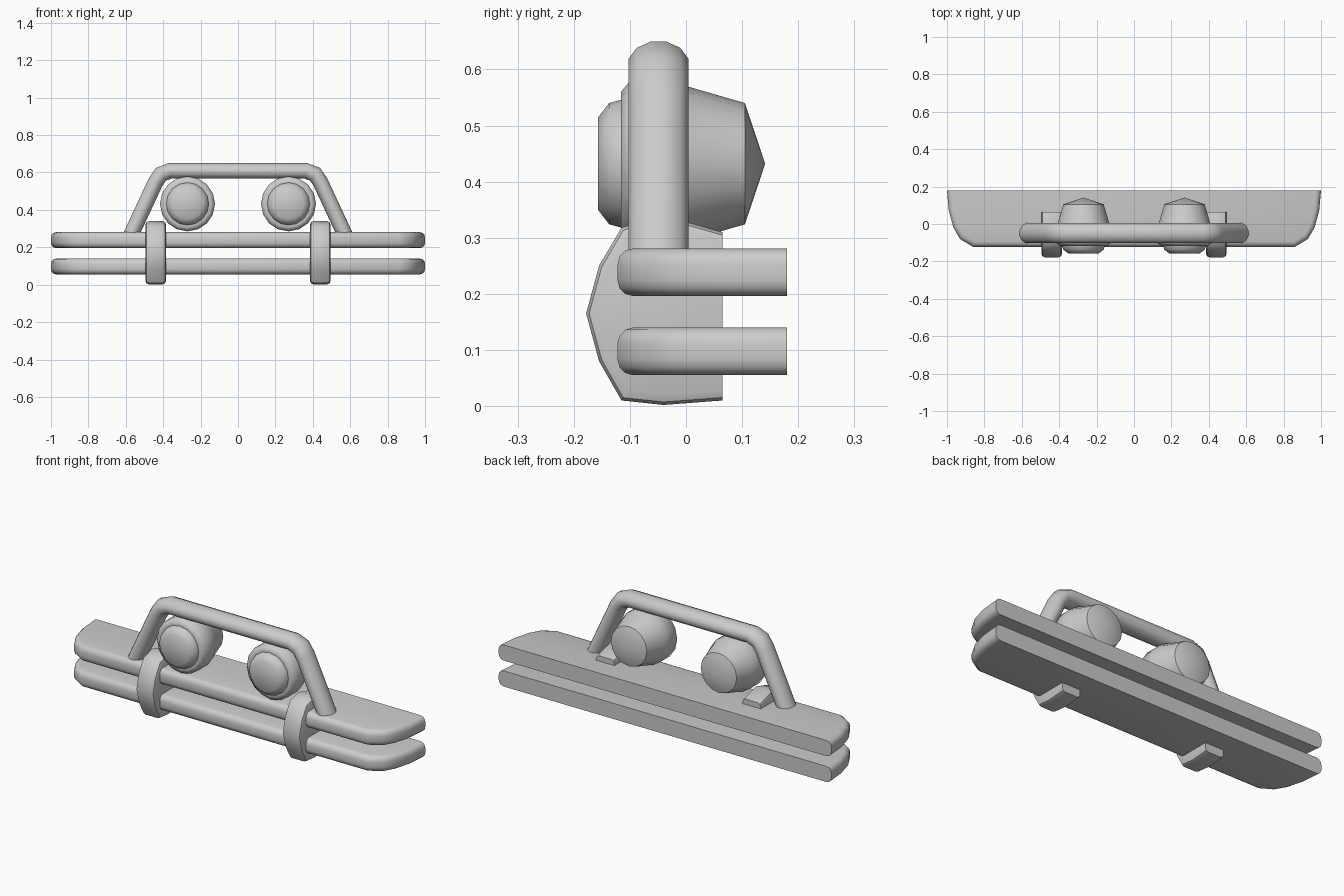
import bpy, bmesh, math
from mathutils import Vector

cube = bpy.data.objects.get("Cube")
if cube:
    bpy.data.objects.remove(cube, do_unlink=True)

grey = bpy.data.materials.new("plain grey")
grey.use_nodes = True
grey.diffuse_color = (0.6, 0.6, 0.6, 1)
grey.node_tree.nodes["Principled BSDF"].inputs["Base Color"].default_value = (0.6, 0.6, 0.6, 1)


def finish(bm, name, angle=40):
    bmesh.ops.recalc_face_normals(bm, faces=bm.faces)
    mesh = bpy.data.meshes.new(name)
    bm.to_mesh(mesh)
    bm.free()
    mesh.materials.append(grey)
    obj = bpy.data.objects.new(name, mesh)
    bpy.context.collection.objects.link(obj)
    bpy.ops.object.select_all(action='DESELECT')
    obj.select_set(True)
    bpy.context.view_layer.objects.active = obj
    bpy.ops.object.shade_smooth_by_angle(angle=math.radians(angle))
    return obj


def prism(points, direction, back_y, bevel, segments, name):
    """Extrude an outline and round its rims, leaving the back face sharp."""
    bm = bmesh.new()
    face = bm.faces.new([bm.verts.new(p) for p in points])
    top = bmesh.ops.extrude_face_region(bm, geom=[face])
    verts = [g for g in top["geom"] if isinstance(g, bmesh.types.BMVert)]
    bmesh.ops.translate(bm, verts=verts, vec=direction)
    d = Vector(direction).normalized()
    rims = [e for e in bm.edges
            if abs((e.verts[0].co - e.verts[1].co).normalized().dot(d)) < 0.5
            and not all(abs(v.co.y - back_y) < 1e-4 for v in e.verts)]
    bmesh.ops.bevel(bm, geom=rims, offset=bevel, segments=segments,
                    profile=0.5, affect='EDGES')
    return finish(bm, name)


# Two bumper bars with curved ends
half = [(1, 0.18), (0.99, 0.07), (0.965, -0.02), (0.93, -0.08), (0.86, -0.122)]
outline = half + [(-x, y) for x, y in reversed(half)]
for name, z in (("lower_bar", 0.055), ("upper_bar", 0.196)):
    prism([(x, y, z) for x, y in outline], (0, 0, 0.085), 0.18, 0.028, 3, name)

# Upright guards bulging forward over the bars
guard = [(0.065, 0.01), (-0.04, 0.002), (-0.115, 0.01), (-0.155, 0.08), (-0.178, 0.165),
         (-0.155, 0.25), (-0.115, 0.318), (-0.04, 0.34), (0.065, 0.31)]
for name, x in (("left_guard", 0.44), ("right_guard", -0.44)):
    prism([(x - 0.055, y, z) for y, z in guard], (0.11, 0, 0), 0.065, 0.018, 2, name)

# Hoop: an oval section swept along a mirrored path with mitred joints
arm = [(0.575, 0.26), (0.44, 0.55), (0.412, 0.59), (0.365, 0.608)]
path = [Vector((x, 0, z)) for x, z in arm + [(-x, z) for x, z in reversed(arm)]]
bm = bmesh.new()
rings, sides = [], 12
for i, p in enumerate(path):
    a = (p - path[max(i - 1, 0)]).normalized()
    b = (path[min(i + 1, len(path) - 1)] - p).normalized()
    t = (a + b).normalized()
    miter = 1 / max(t.dot(b if b.length else a), 0.5)
    normal = Vector((t.z, 0, -t.x)) * 0.043 * miter
    ring = []
    for k in range(sides):
        c = 2 * math.pi * (k + 0.5) / sides
        ring.append(bm.verts.new(p + normal * math.cos(c)
                                 + Vector((0, -0.049 + 0.055 * math.sin(c), 0))))
    rings.append(ring)
for r, s in zip(rings, rings[1:]):
    for k in range(sides):
        n = (k + 1) % sides
        bm.faces.new((r[k], r[n], s[n], s[k]))
bm.faces.new(rings[0])
bm.faces.new(rings[-1])
finish(bm, "hoop", 50)

# Round lamps with a raised lens, a rim and a tapered back shell
lamp = [(0, -0.157), (0.082, -0.157), (0.108, -0.137), (0.114, -0.115), (0.128, -0.116),
        (0.147, -0.1), (0.147, -0.02), (0.137, 0.005), (0.108, 0.105), (0, 0.141)]
for name, x in (("left_lamp", 0.27), ("right_lamp", -0.27)):
    bm = bmesh.new()
    verts = [bm.verts.new((x + r, y, 0.432)) for r, y in lamp]
    edges = [bm.edges.new(pair) for pair in zip(verts, verts[1:])]
    bmesh.ops.spin(bm, geom=verts + edges, cent=(x, 0, 0.432), axis=(0, 1, 0),
                   angle=2 * math.pi, steps=16)
    bmesh.ops.remove_doubles(bm, verts=bm.verts, dist=0.0005)
    finish(bm, name, 50)
